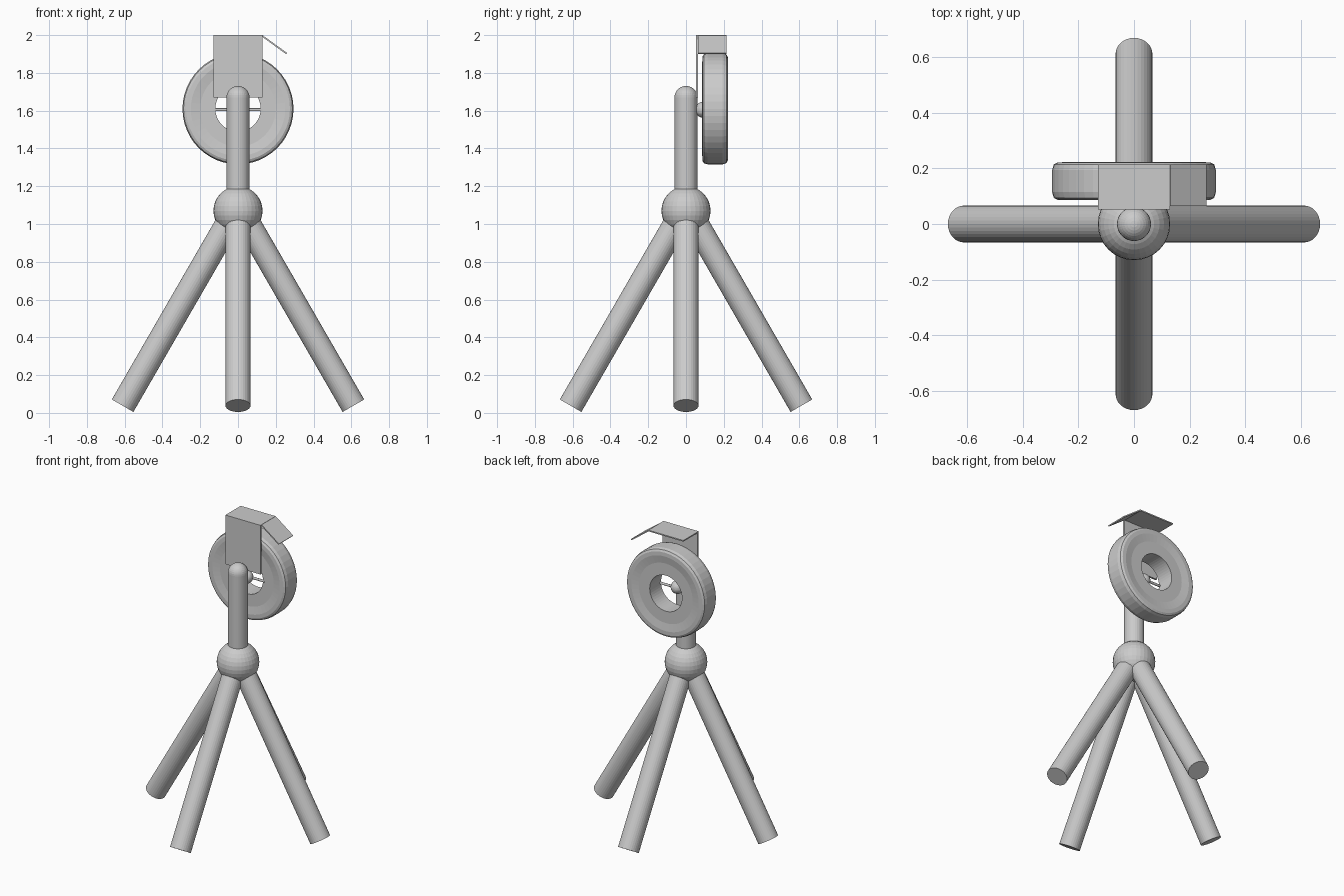
import bpy, math
from mathutils import Vector

if "Cube" in bpy.data.objects:
    bpy.data.objects.remove(bpy.data.objects["Cube"])

grey = bpy.data.materials.new("light grey")
grey.use_nodes = True
grey.diffuse_color = (0.6, 0.6, 0.6, 1)
grey.node_tree.nodes["Principled BSDF"].inputs["Base Color"].default_value = (0.6, 0.6, 0.6, 1)


def finish(name):
    obj = bpy.context.object
    obj.name = name
    obj.data.materials.append(grey)
    return obj


def rod(name, a, b, radius, sides=32):
    a, b = Vector(a), Vector(b)
    bpy.ops.mesh.primitive_cylinder_add(vertices=sides, radius=radius, depth=(b - a).length,
                                        location=(a + b) / 2)
    obj = finish(name)
    obj.rotation_euler = (b - a).to_track_quat("Z", "Y").to_euler()
    return obj


def ball(name, centre, radius):
    bpy.ops.mesh.primitive_uv_sphere_add(segments=32, ring_count=16, radius=radius, location=centre)
    return finish(name)


def box(name, low, high):
    low, high = Vector(low), Vector(high)
    bpy.ops.mesh.primitive_cube_add(size=1, location=(low + high) / 2)
    obj = finish(name)
    obj.scale = high - low
    return obj


def lathe(name, profile, centre, sides=48):
    # closed (radius, y) profile spun around the y axis
    n = len(profile)
    verts, faces = [], []
    for i in range(sides):
        t = 2 * math.pi * i / sides
        verts += [(r * math.cos(t), y, r * math.sin(t)) for r, y in profile]
        k = (i + 1) % sides
        faces += [(i * n + j, i * n + (j + 1) % n, k * n + (j + 1) % n, k * n + j) for j in range(n)]
    mesh = bpy.data.meshes.new(name)
    mesh.from_pydata(verts, [], faces)
    obj = bpy.data.objects.new(name, mesh)
    bpy.context.collection.objects.link(obj)
    obj.location = centre
    mesh.materials.append(grey)
    return obj


# Four splayed legs meeting in the joint ball
for side, (dx, dy) in {"left": (1, 0), "right": (-1, 0), "front": (0, -1), "back": (0, 1)}.items():
    rod(side + "_leg", (0.611 * dx, 0.611 * dy, 0.038), (0.015 * dx, 0.015 * dy, 1.07), 0.066)
ball("joint_ball", (0, 0, 1.07), 0.13)

# Upright post with rounded top
rod("post", (0, 0, 1.07), (0, 0, 1.67), 0.061)
ball("post_cap", (0, 0, 1.67), 0.061)

# Wheel with softened rims, its hub and axle
half = [(0.12, 0.06), (0.2, 0.06), (0.25, 0.068), (0.275, 0.067), (0.288, 0.06), (0.294, 0.04)]
profile = half + [(r, -y) for r, y in reversed(half)]
lathe("wheel", profile, (0, 0.154, 1.61))
ball("hub", (0, 0.09, 1.605), 0.042)
rod("axle", (-0.13, 0.1, 1.605), (0.13, 0.1, 1.605), 0.008, 16)

# Bent sheet guard: back plate, top plate and sloping flap
box("guard_plate", (-0.13, 0.052, 1.67), (0.13, 0.064, 2))
box("guard_top", (-0.13, 0.052, 1.992), (0.13, 0.214, 2))
flap = box("guard_flap", (0, 0.064, -0.008), (0.16, 0.214, 0))
flap.rotation_euler.y = math.radians(36)
flap.location = (0.193, 0.139, 1.949)
